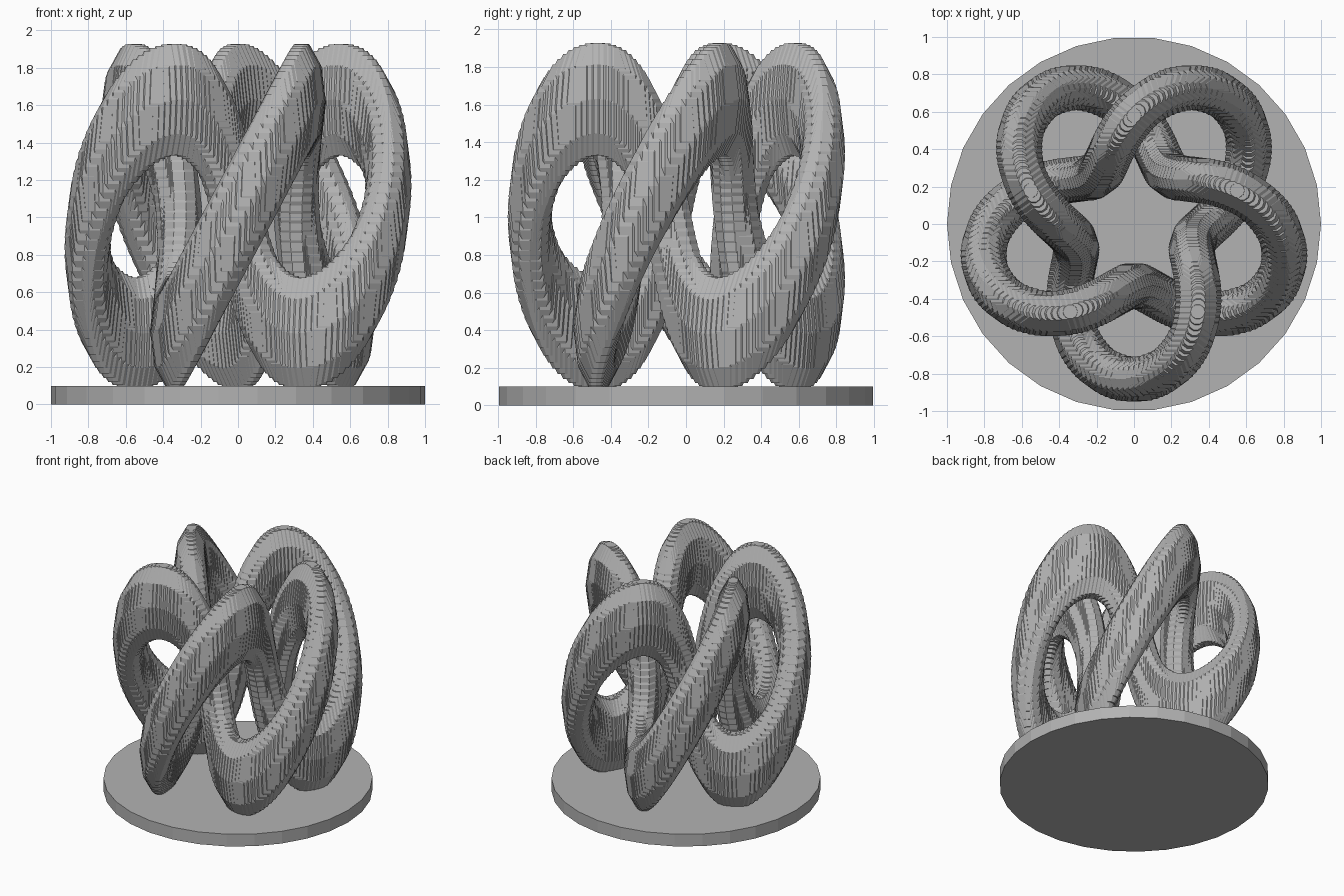
import bpy, bmesh
from math import sin, cos, pi, radians

cube = bpy.data.objects.get("Cube")
if cube:
    bpy.data.objects.remove(cube)

MAJOR, MINOR, TUBE = 0.58, 0.25, 0.125   # knot radii before stretching
STRETCH, MID_Z = 2.5, 1.005              # vertical stretch and knot centre height
SIDES, RINGS = 10, 5                     # facets of each bead
STEP = 2                                 # degrees between beads

grey = bpy.data.materials.new("plain_grey")
grey.use_nodes = True
grey.diffuse_color = (0.45, 0.45, 0.45, 1)
grey.node_tree.nodes["Principled BSDF"].inputs["Base Color"].default_value = grey.diffuse_color


def add_object(name, bm):
    mesh = bpy.data.meshes.new(name)
    bm.normal_update()
    bm.to_mesh(mesh)
    bm.free()
    mesh.materials.append(grey)
    obj = bpy.data.objects.new(name, mesh)
    bpy.context.collection.objects.link(obj)
    return obj


def add_bead(bm, cx, cy, cz):
    """Faceted bead with flat caps, stretched upward."""
    rings = []
    for i in range(RINGS):
        polar = pi * (i + 0.5) / RINGS
        r, z = TUBE * sin(polar), TUBE * STRETCH * cos(polar)
        rings.append([bm.verts.new((cx + r * cos(2 * pi * k / SIDES),
                                    cy + r * sin(2 * pi * k / SIDES), cz + z))
                      for k in range(SIDES)])
    bm.faces.new(rings[0])
    bm.faces.new(rings[-1][::-1])
    for upper, lower in zip(rings, rings[1:]):
        for k in range(SIDES):
            n = (k + 1) % SIDES
            bm.faces.new((upper[k], lower[k], lower[n], upper[n]))


# Knotted ring: two turns about the axis, five about the tube
bm = bmesh.new()
for deg in range(0, 720, STEP):
    turn = radians(deg)
    phase = 2.5 * (turn + pi / 2)
    radius = MAJOR + MINOR * cos(phase)
    add_bead(bm, radius * cos(turn), radius * sin(turn),
             MID_Z + MINOR * STRETCH * sin(phase))
add_object("knotted_ring", bm)

# Round base plate
bm = bmesh.new()
bmesh.ops.create_cone(bm, cap_ends=True, segments=30, radius1=1, radius2=1, depth=0.1)
# turn half a facet if needed so that corners lie on the x axis
corner = max(bm.verts, key=lambda v: v.co.x)
if corner.co.x < 0.999:
    for v in bm.verts:
        x, y = v.co.x, v.co.y
        v.co.x, v.co.y = -y, x
bmesh.ops.translate(bm, verts=bm.verts, vec=(0, 0, 0.05))
add_object("base_plate", bm)
